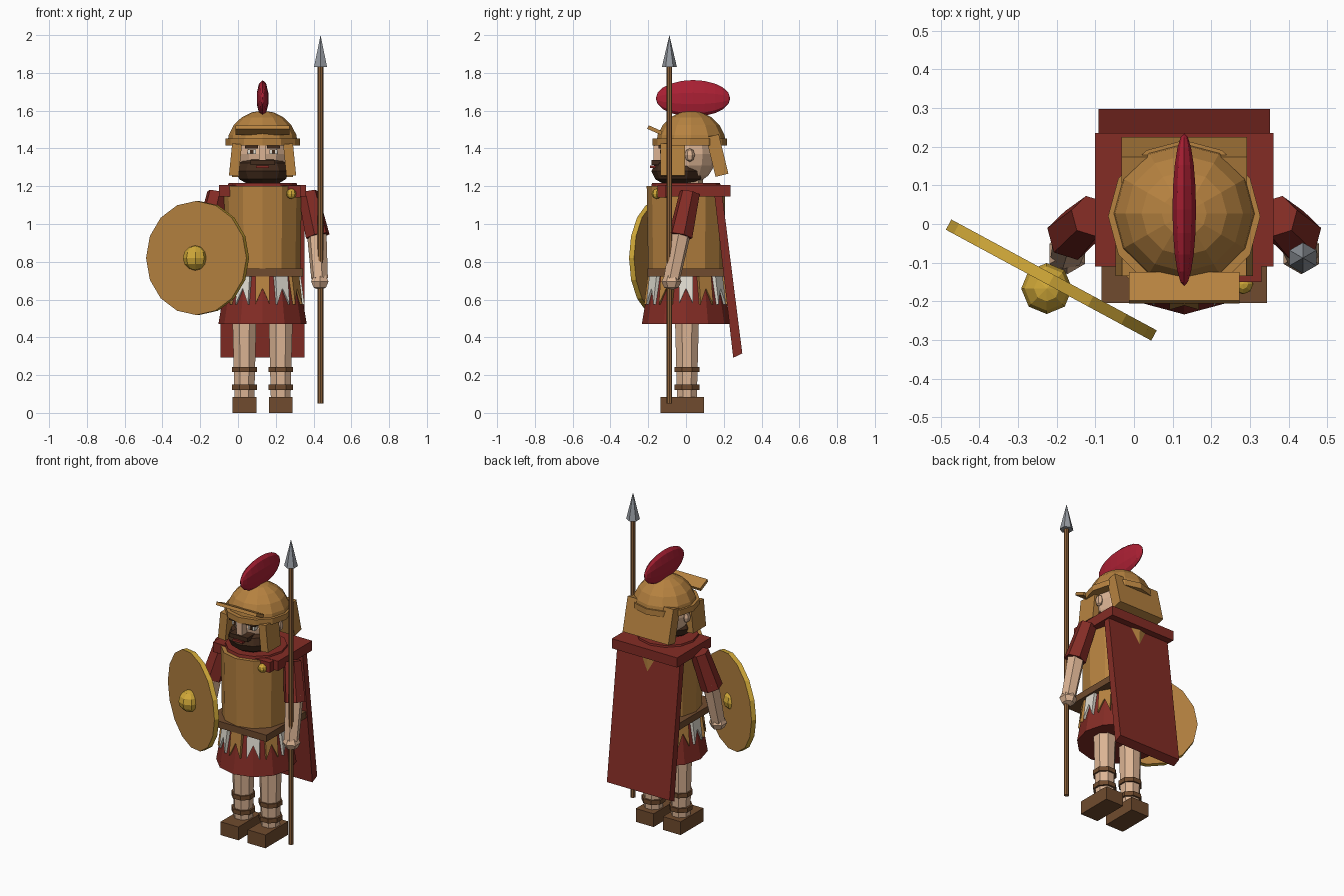
import bpy, bmesh, math
from mathutils import Vector, Matrix

if "Cube" in bpy.data.objects:
    bpy.data.objects.remove(bpy.data.objects["Cube"])

CX = 0.13  # body centre line


def lin(c):
    c /= 255
    return c / 12.92 if c <= 0.04045 else ((c + 0.055) / 1.055) ** 2.4


def mat(name, r, g, b):
    m = bpy.data.materials.new(name)
    m.diffuse_color = (lin(r), lin(g), lin(b), 1)
    m.use_nodes = True
    m.node_tree.nodes["Principled BSDF"].inputs["Base Color"].default_value = m.diffuse_color
    return m


BRONZE = mat("bronze", 182, 130, 64)
GOLD = mat("gold", 208, 168, 56)
RED = mat("dark red cloth", 132, 44, 37)
CRIMSON = mat("crimson crest", 172, 32, 52)
SKIN = mat("skin", 220, 180, 148)
LEATHER = mat("brown leather", 112, 75, 46)
WOOD = mat("wood", 142, 98, 58)
WHITE = mat("off white", 226, 222, 210)
STEEL = mat("steel", 148, 153, 160)
HAIR = mat("dark hair", 66, 43, 28)


def finish(name, bm, m):
    bmesh.ops.recalc_face_normals(bm, faces=bm.faces)
    me = bpy.data.meshes.new(name)
    bm.to_mesh(me)
    bm.free()
    ob = bpy.data.objects.new(name, me)
    bpy.context.collection.objects.link(ob)
    me.materials.append(m)
    return ob


def box(name, lo, hi, m, tilt=0):
    """Box between two corners, tilted about x through its centre."""
    lo, hi = Vector(lo), Vector(hi)
    M = (Matrix.Translation((lo + hi) / 2) @ Matrix.Rotation(tilt, 4, 'X')
         @ Matrix.Diagonal((*(hi - lo), 1)))
    bm = bmesh.new()
    bmesh.ops.create_cube(bm, size=1, matrix=M)
    return finish(name, bm, m)


def rod(name, a, b, r1, r2, n, m, turn=0):
    """Tapered prism from point a to point b."""
    a, b = Vector(a), Vector(b)
    d = b - a
    q = d.to_track_quat('Z', 'Y') if abs(d.x) + abs(d.y) > 1e-5 else Matrix.Identity(3).to_quaternion()
    M = Matrix.Translation((a + b) / 2) @ q.to_matrix().to_4x4() @ Matrix.Rotation(turn, 4, 'Z')
    bm = bmesh.new()
    bmesh.ops.create_cone(bm, cap_ends=True, segments=n, radius1=r1, radius2=r2,
                          depth=d.length, matrix=M)
    return finish(name, bm, m)


def ball(name, c, size, m, u=12, v=8, cut=None, axis='Z'):
    """Ellipsoid, optionally cut flat below height cut."""
    rot = Matrix.Rotation(math.pi / 2, 4, 'X') if axis == 'Y' else Matrix.Identity(4)
    bm = bmesh.new()
    bmesh.ops.create_uvsphere(bm, u_segments=u, v_segments=v, radius=1,
                              matrix=Matrix.Translation(c) @ Matrix.Diagonal((*size, 1)) @ rot)
    if cut is not None:
        bmesh.ops.bisect_plane(bm, geom=bm.verts[:] + bm.edges[:] + bm.faces[:],
                               plane_co=(0, 0, cut), plane_no=(0, 0, -1), clear_outer=True)
        bmesh.ops.holes_fill(bm, edges=[e for e in bm.edges if e.is_boundary])
    return finish(name, bm, m)


def prism(name, pts, depth, m, M):
    """Outline in local xz, extruded along local y, placed by M."""
    bm = bmesh.new()
    f = bm.faces.new([bm.verts.new((x, 0, z)) for x, z in pts])
    r = bmesh.ops.extrude_face_region(bm, geom=[f])
    bmesh.ops.translate(bm, vec=(0, depth, 0),
                        verts=[g for g in r['geom'] if isinstance(g, bmesh.types.BMVert)])
    bm.transform(M)
    return finish(name, bm, m)


# Legs, shoes, sandal straps and arms, one set per side
for side, s in (("left", -1), ("right", 1)):
    x = CX + s * 0.096
    box(side + "_shoe", (x - 0.063, -0.135, 0), (x + 0.063, 0.095, 0.085), LEATHER)
    rod(side + "_leg", (x, 0.005, 0.06), (x, 0.005, 0.55), 0.056, 0.07, 8, SKIN, math.pi / 8)
    for i, z in enumerate((0.135, 0.23)):
        rod(f"{side}_strap_{i}", (x, 0.005, z - 0.014), (x, 0.005, z + 0.014),
            0.071, 0.071, 8, LEATHER, math.pi / 8)
    shoulder = (CX + s * 0.24, 0.02, 1.165)
    elbow = (CX + s * 0.292, -0.03, 0.935)
    wrist = (CX + s * 0.302, -0.075, 0.71)
    rod(side + "_sleeve", shoulder, elbow, 0.055, 0.066, 6, RED)
    rod(side + "_forearm", (CX + s * 0.285, -0.02, 0.98), wrist, 0.054, 0.045, 6, SKIN)
    ball(side + "_hand", (CX + s * 0.303, -0.077, 0.695), (0.053, 0.053, 0.045), SKIN, 6, 4)

# Skirt with hanging strips at every corner
rod("skirt", (CX, 0, 0.47), (CX, 0, 0.75), 0.234, 0.187, 12, RED)
outline = [(-0.038, 0.15), (0.038, 0.15), (0.038, 0.0), (0, 0.085), (-0.038, 0.0)]
for i in range(12):
    M = (Matrix.Translation((CX, 0, 0.575)) @ Matrix.Rotation(i * math.pi / 6, 4, 'Z')
         @ Matrix.Translation((0, -0.222, 0)) @ Matrix.Rotation(-0.13, 4, 'X'))
    prism(f"skirt_strip_{i}", outline, 0.03, WHITE if i % 2 else BRONZE, M)

# Torso, belt, neck ring
rod("breastplate", (CX, 0, 0.74), (CX, 0, 1.2), 0.2, 0.208, 12, BRONZE)
box("belt", (CX - 0.214, -0.204, 0.722), (CX + 0.214, 0.204, 0.765), LEATHER)
rod("neck_ring", (CX, 0, 1.19), (CX, 0, 1.218), 0.186, 0.18, 12, RED)
rod("neck", (CX, 0.01, 1.19), (CX, 0.01, 1.3), 0.08, 0.08, 8, SKIN)

# Cape: shoulder yoke, sloping sheet and brooch
box("cape_yoke", (CX - 0.231, -0.11, 1.145), (CX + 0.231, 0.235, 1.207), RED)
side_cut = [(0.145, 1.2), (0.186, 1.2), (0.298, 0.315), (0.25, 0.292)]
prism("cape", side_cut, 0.444, RED,
      Matrix.Translation((CX + 0.222, 0, 0)) @ Matrix.Rotation(math.pi / 2, 4, 'Z'))
box("brooch_tab", (CX + 0.1, -0.15, 1.14), (CX + 0.2, -0.1, 1.205), RED)
ball("brooch", (0.282, -0.155, 1.16), (0.027, 0.027, 0.027), GOLD, 8, 6)

# Head, face and beard
ball("head", (CX, 0.015, 1.37), (0.147, 0.147, 0.16), SKIN, 12, 8)
ball("beard", (CX, -0.035, 1.28), (0.15, 0.148, 0.085), HAIR, 10, 6)
box("moustache", (CX - 0.065, -0.182, 1.312), (CX + 0.065, -0.1, 1.338), HAIR)
box("mouth", (CX - 0.035, -0.19, 1.296), (CX + 0.035, -0.13, 1.31), RED)
box("nose", (CX - 0.019, -0.172, 1.335), (CX + 0.019, -0.1, 1.42), SKIN)
for side, s in (("left", -1), ("right", 1)):
    x = CX + s * 0.058
    box(side + "_eye", (x - 0.022, -0.134, 1.37), (x + 0.022, -0.1, 1.395), WHITE)
    box(side + "_pupil", (x - 0.009, -0.138, 1.372), (x + 0.009, -0.1, 1.393), HAIR)
    box(side + "_brow", (x - 0.034, -0.145, 1.4), (x + 0.034, -0.1, 1.416), HAIR)
    ball(side + "_ear", (CX + s * 0.15, 0.02, 1.365), (0.02, 0.027, 0.036), SKIN, 6, 4)
    # Cheek guard, leaning outward slightly toward the bottom
    M = Matrix.Translation((CX + s * 0.152, -0.135, 1.255)) @ Matrix.Rotation(-s * 0.1, 4, 'Y')
    prism(side + "_cheek_guard", [(-0.026, 0), (0.026, 0), (0.026, 0.17), (-0.026, 0.17)],
          0.13, BRONZE, M)

# Helmet dome, brow band, visor, neck guard and crest
ball("helmet_dome", (CX, 0.027, 1.415), (0.188, 0.186, 0.185), BRONZE, 12, 10, cut=1.415)
rod("helmet_band", (CX, 0.02, 1.415), (CX, 0.02, 1.452), 0.197, 0.197, 12, BRONZE)
box("visor", (CX - 0.143, -0.205, 1.487), (CX + 0.143, -0.125, 1.507), BRONZE, -0.42)
box("neck_guard", (CX - 0.162, 0.13, 1.255), (CX + 0.162, 0.2, 1.47), BRONZE, 0.24)
ball("crest", (CX, 0.037, 1.665), (0.032, 0.197, 0.097), CRIMSON, 10, 10, axis='Y')

# Spear
rod("spear_shaft", (0.437, -0.088, 0.05), (0.437, -0.088, 1.84), 0.015, 0.015, 8, WOOD)
rod("spear_tip", (0.437, -0.088, 1.83), (0.437, -0.088, 2.0), 0.04, 0.0, 6, STEEL)

# Round shield: gold rim with bronze faces, and a boss
c = Vector((-0.214, -0.145, 0.82))
n = Vector((-0.475, -0.88, 0))
shield = rod("shield", c - n * 0.015, c + n * 0.015, 0.302, 0.302, 16, GOLD)
shield.data.materials.append(BRONZE)
for p in shield.data.polygons:
    if abs(p.normal.dot(n)) > 0.9:
        p.material_index = 1
ball("shield_boss", c + n * 0.025, (0.066, 0.066, 0.066), GOLD, 8, 6)
